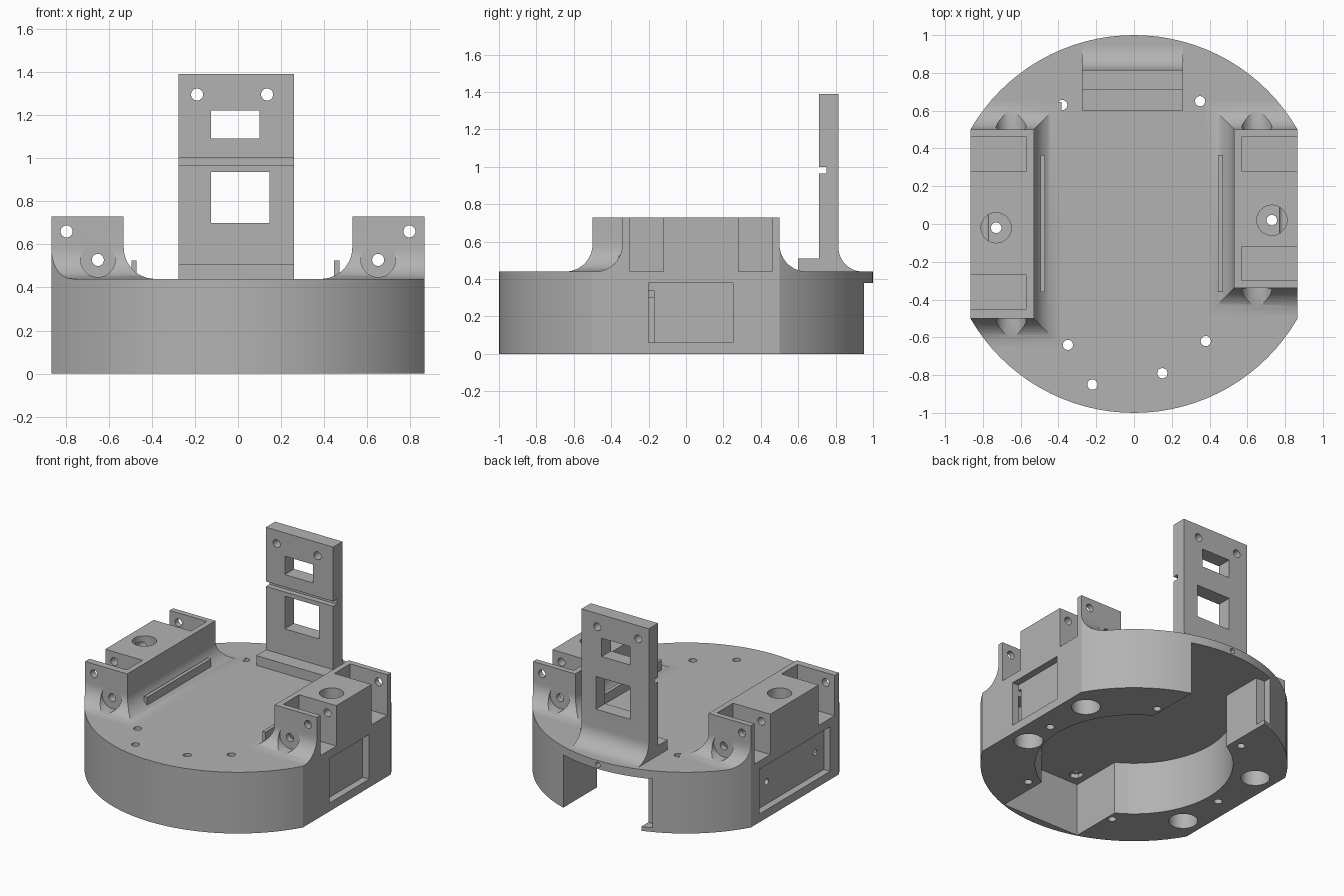
import bpy, bmesh, math
from mathutils import Matrix, Vector

default = bpy.data.objects.get("Cube")
if default:
    bpy.data.objects.remove(default)

TOP = 0.44      # deck height
CEIL = 0.38     # ceiling of the underside cavity
SIDE = 0.866    # flat sides of the round base

grey = bpy.data.materials.new("plain grey")
grey.use_nodes = True
grey.diffuse_color = (0.45, 0.45, 0.45, 1)
grey.node_tree.nodes["Principled BSDF"].inputs["Base Color"].default_value = (0.45, 0.45, 0.45, 1)


def make(name, bm):
    bmesh.ops.recalc_face_normals(bm, faces=bm.faces[:])
    mesh = bpy.data.meshes.new(name)
    bm.to_mesh(mesh)
    bm.free()
    mesh.materials.append(grey)
    obj = bpy.data.objects.new(name, mesh)
    bpy.context.collection.objects.link(obj)
    return obj


def box(name, x, y, z):
    bm = bmesh.new()
    bmesh.ops.create_cube(bm, size=1)
    for v in bm.verts:
        v.co = Vector([r[0] if c < 0 else r[1] for c, r in zip(v.co, (x, y, z))])
    return make(name, bm)


def rod(name, start, end, radius, sides=24):
    a, b = Vector(start), Vector(end)
    turn = (b - a).to_track_quat('Z', 'Y').to_matrix().to_4x4()
    bm = bmesh.new()
    bmesh.ops.create_cone(bm, cap_ends=True, segments=sides, radius1=radius, radius2=radius,
                          depth=(b - a).length, matrix=Matrix.Translation((a + b) / 2) @ turn)
    return make(name, bm)


def combine(obj, tool, operation='DIFFERENCE'):
    mod = obj.modifiers.new("shape", 'BOOLEAN')
    mod.operation, mod.solver, mod.object = operation, 'EXACT', tool
    bpy.context.view_layer.objects.active = obj
    bpy.ops.object.modifier_apply(modifier=mod.name)
    bpy.data.objects.remove(tool)


def cut_box(obj, x, y, z):
    combine(obj, box("cutter", x, y, z))


def drill(obj, start, end, radius, sides=24):
    combine(obj, rod("cutter", start, end, radius, sides))


def finish(obj):
    bpy.ops.object.select_all(action='DESELECT')
    obj.select_set(True)
    bpy.context.view_layer.objects.active = obj
    bpy.ops.object.shade_smooth_by_angle(angle=math.radians(30))


def disc(low, high):
    return rod("disc", (0, 0, low), (0, 0, high), 1, 96)


# Round base with two flat sides
base = disc(0, TOP)
base.name = base.data.name = "round_base"
combine(base, box("trim", (-SIDE, SIDE), (-2, 2), (-1, 1)), 'INTERSECT')

# Underside cavity: round chamber and a channel open at the back
drill(base, (0, 0, -0.1), (0, 0, CEIL), 0.645, 64)
cut_box(base, (-0.31, 0.31), (-0.945, 1.2), (-0.1, CEIL))
cut_box(base, (-0.38, -0.2), (0.87, 1.2), (0.03, CEIL))

# Recesses in the flat sides
cut_box(base, (SIDE - 0.05, 1), (-0.2, 0.25), (0.06, CEIL))
cut_box(base, (SIDE - 0.17, 1), (-0.2, -0.17), (0.06, 0.34))
cut_box(base, (-1, 0.05 - SIDE), (-0.4, 0.4), (0.06, CEIL))
for y in (-0.3, 0.25):
    drill(base, (-0.9, y, 0.22), (-0.75, y, 0.22), 0.022)

# Deck screw holes, one with a nut seat below
for x, y in ((-0.38, 0.63), (0.35, 0.65), (-0.35, -0.64), (0.38, -0.62), (-0.22, -0.85), (0.15, -0.79)):
    drill(base, (x, y, -0.1), (x, y, 0.6), 0.027)
drill(base, (-0.22, -0.85, 0.3), (-0.22, -0.85, CEIL + 0.03), 0.048, 6)
drill(base, (0, 0.85, 0.41), (0, 1.1, 0.41), 0.018)


def flared_block(name, side, y0, y1, inner=0.53, flare=0.145, top=0.73):
    """Block with a concave foot on its inner side and both ends."""
    levels = []
    for i in range(13):
        t = math.pi / 2 * i / 12
        levels.append((flare * (1 - math.sin(t)), TOP + flare * (1 - math.cos(t))))
    levels.append((0, top))
    bm = bmesh.new()
    rings = []
    for off, z in levels:
        corners = ((SIDE, y0 - off), (SIDE, y1 + off), (inner - off, y1 + off), (inner - off, y0 - off))
        rings.append([bm.verts.new((side * x, y, z)) for x, y in corners])
    for low, high in zip(rings, rings[1:]):
        for k in range(4):
            n = (k + 1) % 4
            bm.faces.new((low[k], low[n], high[n], high[k]))
    bm.faces.new(rings[0])
    bm.faces.new(rings[-1])
    block = make(name, bm)
    combine(block, disc(0, 1), 'INTERSECT')
    return block


def span(side, a, b):
    return tuple(sorted((side * a, side * b)))


# Servo-style mounting blocks, each with two open pockets
for label, side, y0, pockets in (("left", 1, -0.34, ((-0.30, -0.12), (0.28, 0.46))),
                                 ("right", -1, -0.5, ((-0.45, -0.27), (0.28, 0.46)))):
    block = flared_block(label + "_mount_block", side, y0, 0.5)
    for pocket in pockets:
        cut_box(block, span(side, 0.57, 1), pocket, (TOP, 1))
    # Lengthwise screw holes and spot faces in the flared ends
    drill(block, (side * 0.795, -1, 0.66), (side * 0.795, 1, 0.66), 0.028)
    drill(block, (side * 0.65, -1, 0.528), (side * 0.65, 1, 0.528), 0.028)
    drill(block, (side * 0.65, 0.5, 0.528), (side * 0.65, 1, 0.528), 0.08, 32)
    drill(block, (side * 0.65, y0, 0.528), (side * 0.65, -1, 0.528), 0.08, 32)
    # Vertical bolt hole with counterbore
    x, y = side * 0.73, side * 0.02
    drill(block, (x, y, 0.65), (x, y, 1), 0.08, 32)
    for part in (block, base):
        drill(part, (x, y, -0.1), (x, y, 1), 0.028)
    # Wide sockets under the pockets
    for a, b in pockets:
        yc = (a + b) / 2
        drill(base, (side * 0.72, yc, -0.1), (side * 0.72, yc, 0.3), 0.095, 32)
    finish(block)

finish(base)

# Low guide rails on the deck
box("left_rail", (0.445, 0.47), (-0.36, 0.365), (TOP, 0.525))
box("right_rail", (-0.495, -0.47), (-0.36, 0.365), (TOP, 0.525))

# Upright panel: side profile with front step, front groove and curved back foot
profile = [(0.60, TOP), (0.60, 0.51), (0.71, 0.51), (0.71, 0.965), (0.75, 0.965),
           (0.75, 1.0), (0.71, 1.0), (0.71, 1.39), (0.815, 1.39)]
R = 0.13
for i in range(13):
    t = math.pi / 2 * i / 12
    profile.append((0.815 + R * (1 - math.cos(t)), TOP + R * (1 - math.sin(t))))
bm = bmesh.new()
face = bm.faces.new([bm.verts.new((-0.275, y, z)) for y, z in profile])
extruded = bmesh.ops.extrude_face_region(bm, geom=[face])["geom"]
bmesh.ops.translate(bm, vec=(0.535, 0, 0), verts=[g for g in extruded if isinstance(g, bmesh.types.BMVert)])
panel = make("upright_panel", bm)
cut_box(panel, (-0.125, 0.1), (0, 2), (1.09, 1.222))
cut_box(panel, (-0.125, 0.145), (0, 2), (0.70, 0.935))
for x in (-0.19, 0.135):
    drill(panel, (x, 0.5, 1.295), (x, 1.2, 1.295), 0.028)
finish(panel)
